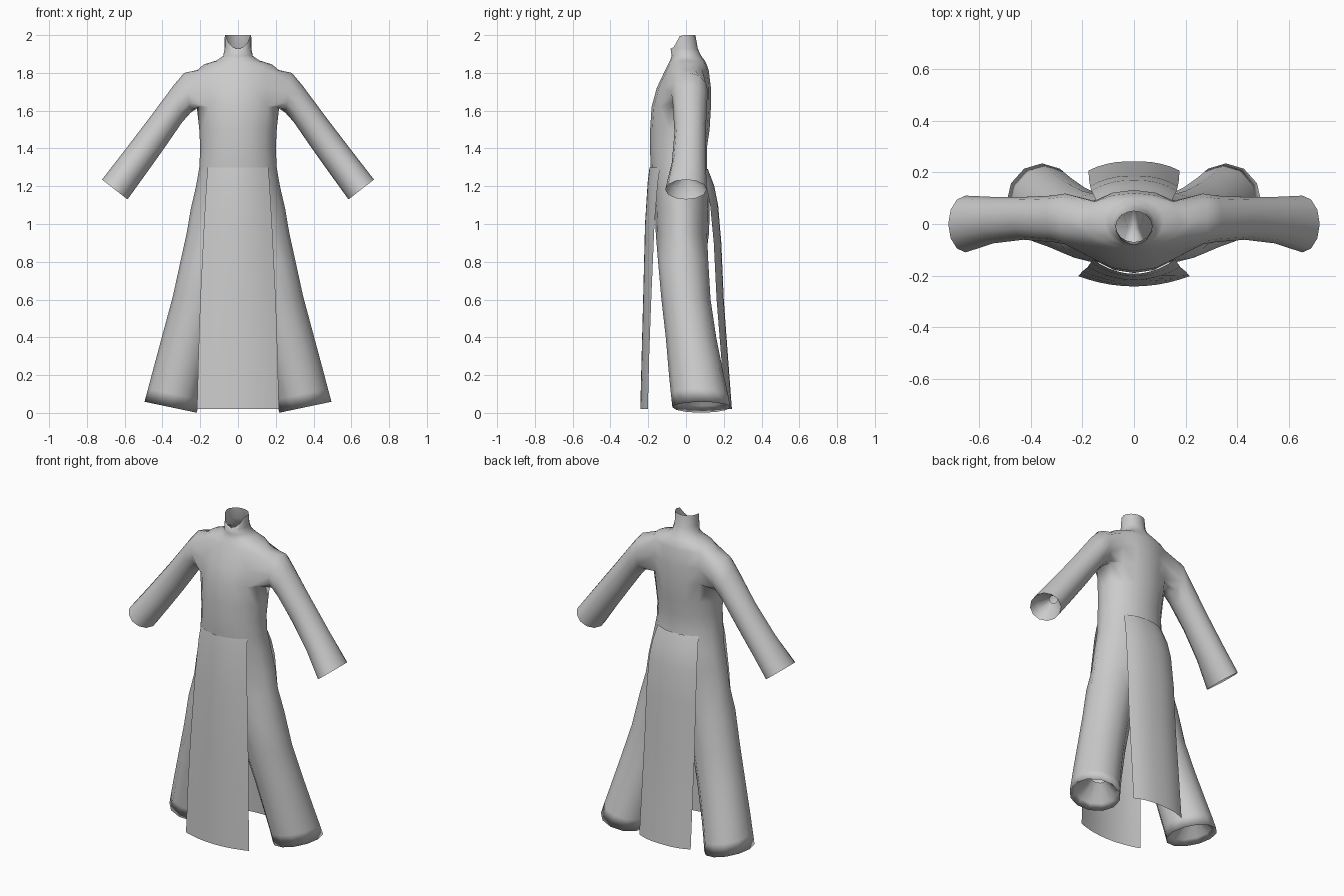
import bpy, bmesh, math
from mathutils import Vector

if "Cube" in bpy.data.objects:
    bpy.data.objects.remove(bpy.data.objects["Cube"])

cloth = bpy.data.materials.new("grey_cloth")
cloth.diffuse_color = (0.6, 0.6, 0.6, 1)
cloth.use_nodes = True
cloth.node_tree.nodes["Principled BSDF"].inputs["Base Color"].default_value = cloth.diffuse_color


def finish(bm, name, mirror=False):
    bmesh.ops.recalc_face_normals(bm, faces=bm.faces[:])
    for f in bm.faces:
        f.smooth = True
    me = bpy.data.meshes.new(name)
    bm.to_mesh(me)
    bm.free()
    me.materials.append(cloth)
    ob = bpy.data.objects.new(name, me)
    bpy.context.collection.objects.link(ob)
    if mirror:
        m = ob.modifiers.new("mirror", 'MIRROR')
        m.merge_threshold = 0.002
    return ob


def strip(bm, a, b, closed=True):
    n = len(a)
    for i in range(n if closed else n - 1):
        k = (i + 1) % n
        bm.faces.new((a[i], a[k], b[k], b[i]))


def ring_chain(bm, loop, rings):
    """Skin from an existing loop of vertices through rings of points."""
    loops = [loop]
    for pts in rings:
        new = [bm.verts.new(p) for p in pts]
        strip(bm, loops[-1], new)
        loops.append(new)
    return loops


bm = bmesh.new()

# Half torso: height, half width, front y, back y
torso = [
    (2.0, .07, -.07, .05), (1.93, .071, -.082, .062), (1.89, .078, -.076, .08),
    (1.865, .115, -.085, .1), (1.845, .18, -.095, .11), (1.815, .215, -.11, .12),
    (1.72, .218, -.155, .132), (1.62, .218, -.182, .132), (1.5, .205, -.19, .125),
    (1.4, .2, -.19, .11), (1.3, .205, -.188, .11), (1.2, .222, -.175, .122),
    (1.08, .25, -.165, .125), (.95, .272, -.16, .122)]
grid = []
for r, (z, w, yf, yb) in enumerate(torso):
    row = []
    for j in range(-4, 5):
        a = j * math.pi / 8
        y = (yf + yb) / 2 + (yb - yf) / 2 * math.sin(a)
        x = 0 if abs(j) == 4 else w * math.cos(a)
        drop = max(0, -.03 - y) * 1.8 if r == 0 else 0   # collar notch
        row.append(bm.verts.new((x, y, z - drop)))
    grid.append(row)
TOP, BOT = 5, 7                                          # armhole rows
for r in range(len(grid) - 1):
    for j in range(8):
        if TOP <= r < BOT and 2 <= j < 6:
            continue
        bm.faces.new((grid[r][j], grid[r][j + 1], grid[r + 1][j + 1], grid[r + 1][j]))

# Sleeve: upper outline point, lower outline point, centre y, half depth
sleeve = [
    ((.285, 1.80), (.25, 1.59), .02, .098), ((.34, 1.735), (.295, 1.54), .02, .09),
    ((.47, 1.56), (.388, 1.405), .022, .083), ((.6, 1.39), (.49, 1.262), .015, .09),
    ((.72, 1.235), (.585, 1.13), 0, .11),
    # inner lining behind the cuff
    ((.675, 1.26), (.57, 1.178), 0, .09), ((.61, 1.268), (.577, 1.238), 0, .03)]
rings = []
for (tx, tz), (bx, bz), cy, d in sleeve:
    c = Vector(((tx + bx) / 2, cy, (tz + bz) / 2))
    u = Vector(((tx - bx) / 2, 0, (tz - bz) / 2))
    rings.append([c + u * math.sin(a) + Vector((0, d * math.cos(a), 0))
                  for a in (math.radians(150 - 30 * k) for k in range(12))])
hole = (grid[TOP][2:7] + [grid[TOP + 1][6]] + grid[BOT][6:1:-1] + [grid[TOP + 1][2]])
cuff = ring_chain(bm, hole, rings)[5]
for i in range(12):
    bm.edges.get((cuff[i], cuff[(i + 1) % 12])).smooth = False

# Trouser leg: inner x, outer x, front y, back y, middle height, tilt
leg = [
    (.025, .302, -.148, .118, .8, .1), (.065, .345, -.13, .13, .6, .12),
    (.125, .398, -.107, .16, .4, .15), (.18, .45, -.09, .2, .2, .2),
    (.205, .476, -.08, .222, .1, .21), (.218, .495, -.072, .235, .03, .21),
    # turned-in hem
    (.24, .465, -.045, .205, .06, .21), (.3, .39, .05, .13, .14, .2)]
rings = []
for xi, xo, yf, yb, z, tilt in leg:
    w = (xo - xi) / 2
    ring = []
    for k in range(12):
        a = math.radians(-120 + 30 * k)
        x = w * math.cos(a)
        ring.append(((xi + xo) / 2 + x, (yf + yb) / 2 + (yb - yf) / 2 * math.sin(a), z + tilt * x))
    rings.append(ring)
crotch = [bm.verts.new((0, y, z)) for y, z in ((.07, .88), (-.02, .855), (-.11, .88))]
ring_chain(bm, grid[-1] + crotch, rings)
finish(bm, "bodice_sleeves_and_trousers", mirror=True)


# Hanging skirt panels: height, half width, middle y, edge set-back
def panel(name, rows, power):
    bm = bmesh.new()
    last = None
    for z, w, y, bow in rows:
        row = [bm.verts.new((w * t, y + bow * abs(t) ** power, z))
               for t in (i / 5 for i in range(-5, 6))]
        if last:
            strip(bm, last, row, closed=False)
        last = row
    ob = finish(bm, name)
    # make the sheet face outward
    if ob.data.polygons[0].normal.y * rows[0][2] < 0:
        ob.data.flip_normals()


panel("front_panel", [
    (1.3, .16, -.193, .056), (1.22, .167, -.203, .054), (1.0, .18, -.217, .05),
    (.6, .2, -.227, .043), (.3, .21, -.235, .04), (.02, .217, -.242, .04)], 2)
panel("back_panel", [
    (1.29, .14, .116, .0 - .04), (1.2, .155, .15, -.042), (1.1, .165, .17, -.042),
    (.9, .17, .187, -.04), (.6, .173, .2, -.038), (.3, .175, .222, -.036),
    (.02, .177, .243, -.036)], 2.5)
